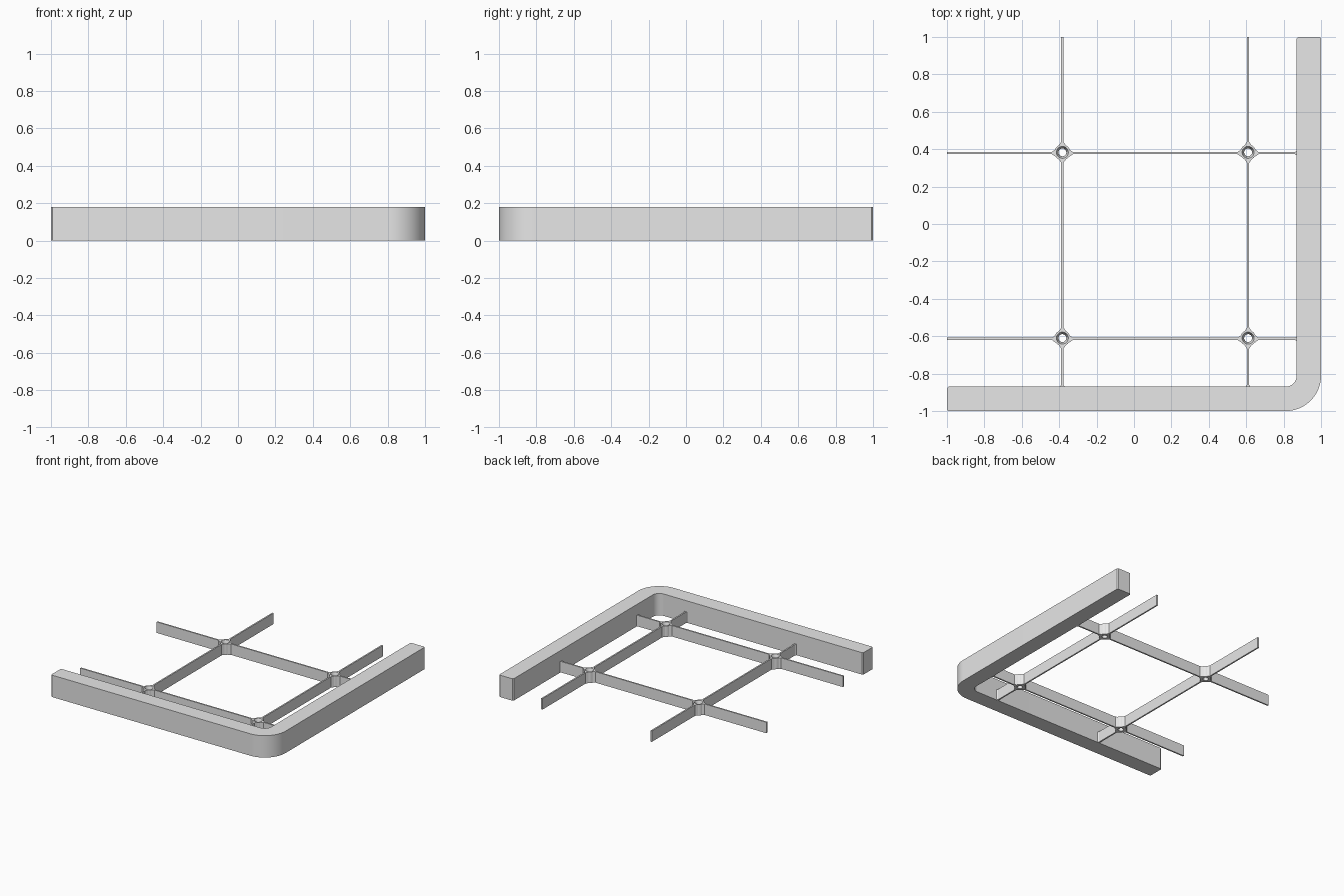
import bpy, bmesh
from math import cos, sin, pi

cube = bpy.data.objects.get("Cube")
if cube:
    bpy.data.objects.remove(cube, do_unlink=True)

grey = bpy.data.materials.new("plain grey")
grey.use_nodes = True
colour = (0.8, 0.8, 0.8, 1)
grey.diffuse_color = colour
grey.node_tree.nodes["Principled BSDF"].inputs["Base Color"].default_value = colour


def finish(name, bm):
    bmesh.ops.recalc_face_normals(bm, faces=bm.faces)
    mesh = bpy.data.meshes.new(name)
    bm.to_mesh(mesh)
    bm.free()
    mesh.materials.append(grey)
    obj = bpy.data.objects.new(name, mesh)
    bpy.context.collection.objects.link(obj)
    bpy.ops.object.select_all(action='DESELECT')
    obj.select_set(True)
    bpy.context.view_layer.objects.active = obj
    bpy.ops.object.shade_smooth_by_angle(angle=pi / 6)
    return obj


def prism(name, outline, height):
    """Upright solid standing on the ground."""
    bm = bmesh.new()
    face = bm.faces.new([bm.verts.new((x, y, 0)) for x, y in outline])
    top = bmesh.ops.extrude_face_region(bm, geom=[face])
    verts = [v for v in top["geom"] if isinstance(v, bmesh.types.BMVert)]
    bmesh.ops.translate(bm, verts=verts, vec=(0, 0, height))
    return finish(name, bm)


# L-shaped rim with a rounded corner and slightly eased ends
WALL_H, INNER, CENTRE, EASE = 0.18, 0.87, 0.81, 0.008
STEPS = 20


def corner(radius):
    angles = [-pi / 2 + pi / 2 * i / STEPS for i in range(STEPS + 1)]
    return [(CENTRE + radius * cos(a), -CENTRE + radius * sin(a)) for a in angles]


end = [(1, 1 - EASE), (1 - EASE, 1), (INNER + EASE, 1), (INNER, 1 - EASE)]
other_end = [(-y, -x) for x, y in reversed(end)]
prism("corner_rim", corner(1 - CENTRE) + end
      + corner(INNER - CENTRE)[::-1] + other_end, WALL_H)

# Hollow hubs with a countersunk bore
RIB_H, HUB_R, BORE_R = 0.09, 0.042, 0.021
SIDES = 32
nodes_x, nodes_y = (-0.383, 0.61), (-0.61, 0.383)
section = [(HUB_R, 0), (HUB_R, RIB_H), (0.032, RIB_H), (BORE_R, 0.06), (BORE_R, 0)]


def hub(name, cx, cy):
    bm = bmesh.new()
    rings = [[bm.verts.new((cx + r * cos(2 * pi * i / SIDES),
                            cy + r * sin(2 * pi * i / SIDES), z))
              for i in range(SIDES)] for r, z in section]
    for a, b in zip(rings, rings[1:] + rings[:1]):
        for i in range(SIDES):
            j = (i + 1) % SIDES
            bm.faces.new((a[i], a[j], b[j], b[i]))
    finish(name, bm)


for i, x in enumerate(nodes_x):
    for j, y in enumerate(nodes_y):
        hub(f"hub_{i + 1}_{j + 1}", x, y)

# Thin ribs, flared where they meet the hubs and the rim
HALF, ROOT = 0.006, 0.036


def rib(name, start, stop, line, along_x, flare_start, flare_stop):
    """Each flare is (half width at the end, length)."""
    w0, l0 = flare_start
    w1, l1 = flare_stop
    side = [(start, w0), (start + l0, HALF), (stop - l1, HALF), (stop, w1)]
    outline = [(u, line + w) for u, w in side]
    outline += [(u, line - w) for u, w in reversed(side)]
    if not along_x:
        outline = [(v, u) for u, v in outline]
    prism(name, outline, RIB_H)


hub_flare, rim_flare, free_end = (0.02, 0.02), (0.012, 0.01), (HALF, 0.01)
for k in range(2):
    # ribs running left to right
    row, (a, b) = nodes_y[k] - 0.004, nodes_x
    rib(f"cross_rib_{k + 1}_free", -1, a - ROOT, row, True, free_end, hub_flare)
    rib(f"cross_rib_{k + 1}_middle", a + ROOT, b - ROOT, row, True, hub_flare, hub_flare)
    rib(f"cross_rib_{k + 1}_rim", b + ROOT, INNER, row, True, hub_flare, rim_flare)
    # ribs running front to back
    col, (a, b) = nodes_x[k], nodes_y
    rib(f"long_rib_{k + 1}_rim", -INNER, a - ROOT, col, False, rim_flare, hub_flare)
    rib(f"long_rib_{k + 1}_middle", a + ROOT, b - ROOT, col, False, hub_flare, hub_flare)
    rib(f"long_rib_{k + 1}_free", b + ROOT, 1, col, False, hub_flare, free_end)
